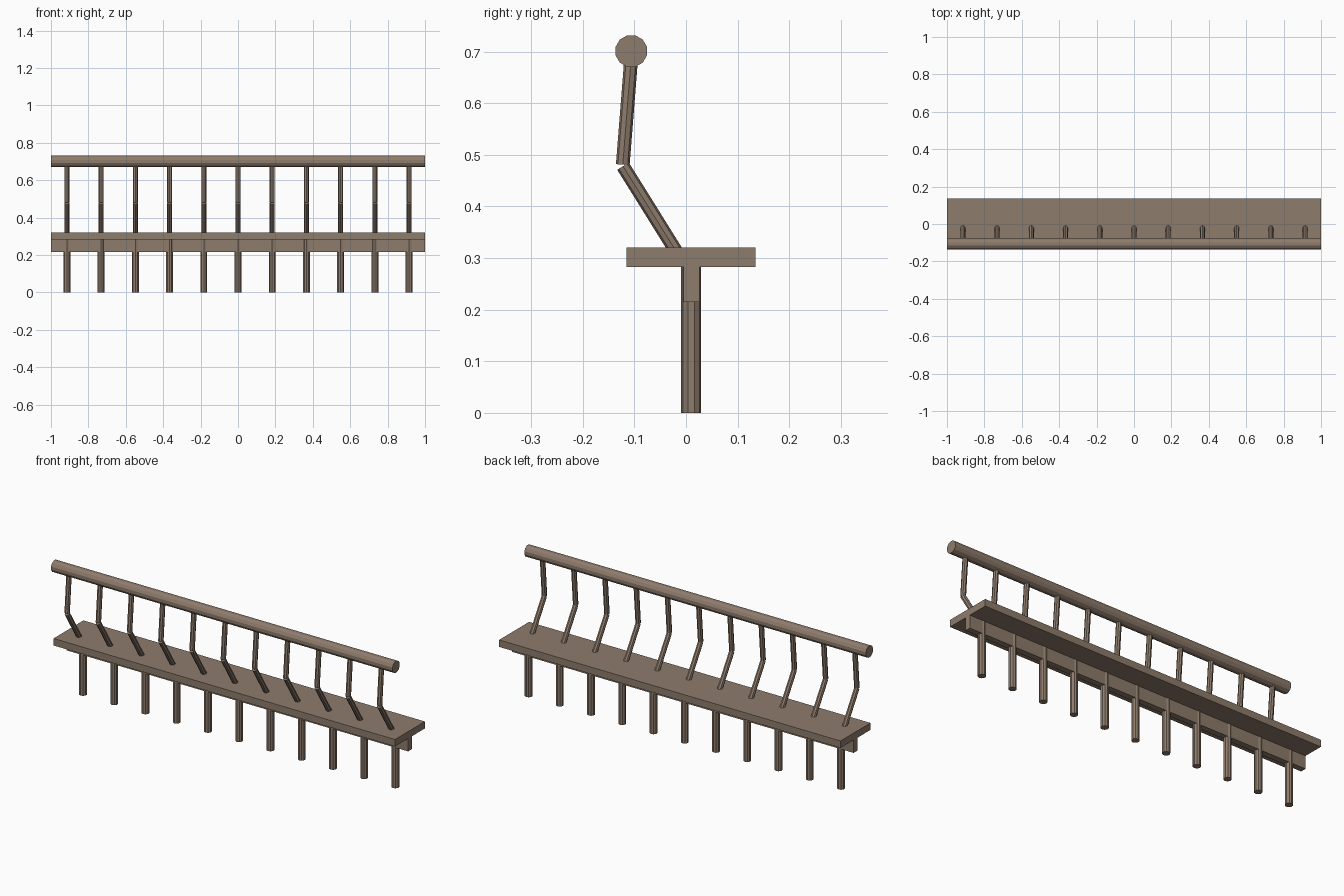
import bpy, math
from mathutils import Vector

if "Cube" in bpy.data.objects:
    bpy.data.objects.remove(bpy.data.objects["Cube"])

wood = bpy.data.materials.new("brown_wood")
wood.diffuse_color = (0.27, 0.2, 0.15, 1)
wood.use_nodes = True
wood.node_tree.nodes["Principled BSDF"].inputs["Base Color"].default_value = wood.diffuse_color


def finish(name):
    ob = bpy.context.object
    ob.name = name
    ob.data.materials.append(wood)
    return ob


def box(name, lo, hi):
    lo, hi = Vector(lo), Vector(hi)
    bpy.ops.mesh.primitive_cube_add(size=1, location=(lo + hi) / 2)
    ob = finish(name)
    ob.scale = hi - lo
    return ob


def rod(name, a, b, radius, sides, spin=0.0):
    a, b = Vector(a), Vector(b)
    d = b - a
    bpy.ops.mesh.primitive_cylinder_add(vertices=sides, radius=radius, depth=d.length)
    ob = finish(name)
    # spin the facets about the rod's own axis before aiming it
    q = d.to_track_quat('Z', 'Y')
    ob.rotation_euler = (q.to_matrix().to_4x4()).to_euler()
    ob.location = (a + b) / 2
    if spin:
        ob.rotation_euler.rotate_axis('Z', spin)
    return ob


# seat board and the beam below it
box("seat_board", (-1, -0.115, 0.283), (1, 0.135, 0.32))
box("support_beam", (-1, -0.005, 0.215), (1, 0.026, 0.284))

# round top rail
rod("top_rail", (-1, -0.106, 0.701), (1, -0.106, 0.701), 0.0315, 12, math.pi / 12)

# legs and bent back spindles
for i in range(11):
    x = (i - 5) * 0.183
    rod(f"leg_{i}", (x, 0.01, 0), (x, 0.01, 0.284), 0.0195, 10)
    rod(f"lower_spindle_{i}", (x, -0.019, 0.313), (x, -0.122, 0.478), 0.0133, 8)
    rod(f"upper_spindle_{i}", (x, -0.1225, 0.481), (x, -0.106, 0.69), 0.0133, 8)
